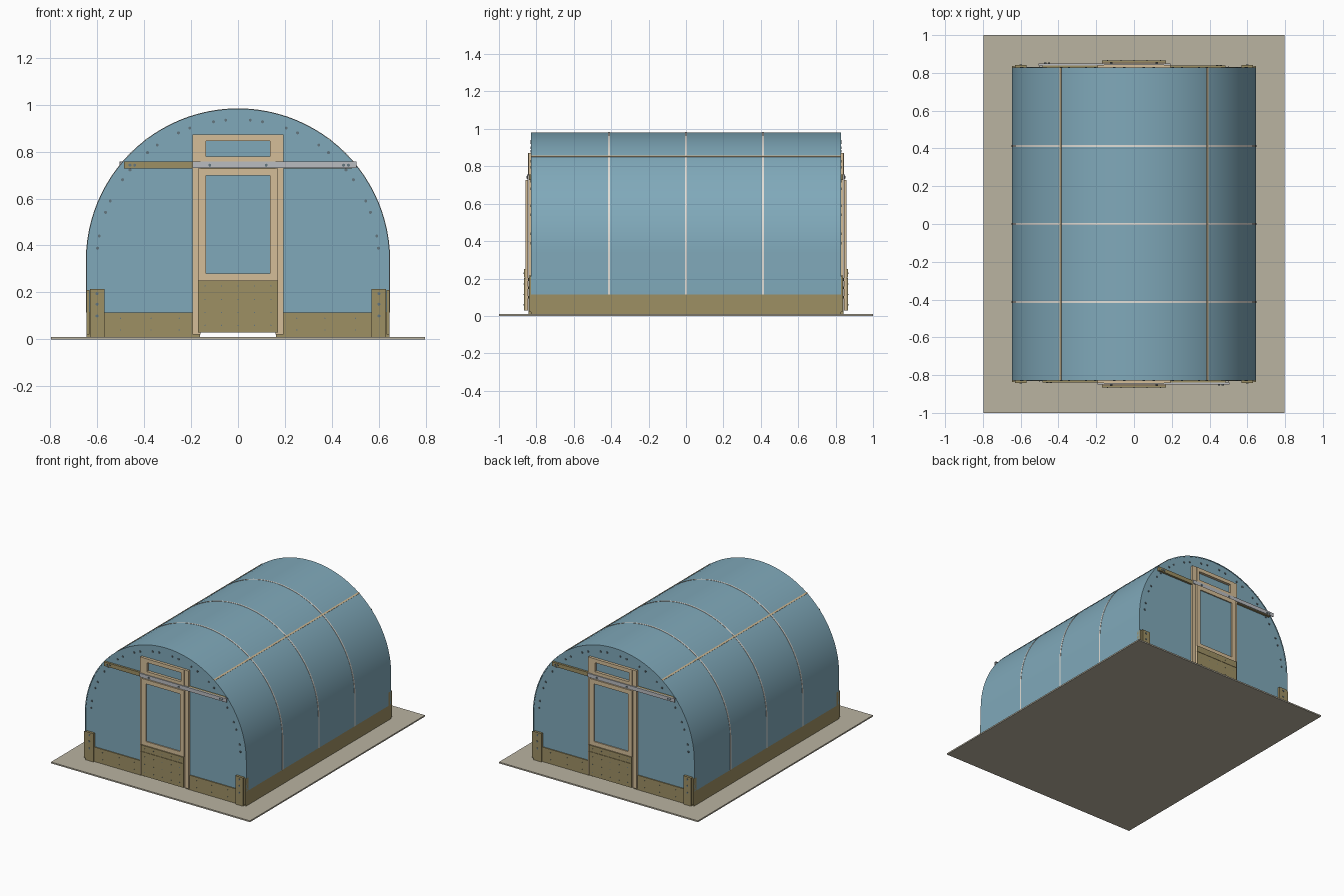
import bpy, bmesh, math
from mathutils import Matrix, Vector

if "Cube" in bpy.data.objects:
    bpy.data.objects.remove(bpy.data.objects["Cube"])


def material(name, r, g, b):
    m = bpy.data.materials.new(name)
    lin = [((c / 255 + 0.055) / 1.055) ** 2.4 for c in (r, g, b)]
    m.diffuse_color = (*lin, 1)
    m.use_nodes = True
    m.node_tree.nodes["Principled BSDF"].inputs["Base Color"].default_value = m.diffuse_color
    return m


FILM = material("blue film", 128, 169, 186)
BOARD = material("treated board", 158, 144, 100)
WOOD = material("pale wood", 213, 190, 152)
METAL = material("galvanised metal", 186, 188, 192)
STRAP = material("white strap", 225, 222, 215)
BOLT = material("bolt steel", 100, 118, 126)
GROUND = material("gravel base", 186, 179, 161)

R, SPRING, HALF = 0.646, 0.336, 0.828      # arch radius, spring height, half length
EAVE = 0.115


def finish(bm, name, mat):
    bmesh.ops.recalc_face_normals(bm, faces=bm.faces)
    me = bpy.data.meshes.new(name)
    bm.to_mesh(me)
    bm.free()
    me.materials.append(mat)
    ob = bpy.data.objects.new(name, me)
    bpy.context.collection.objects.link(ob)
    return ob


def add_box(bm, x0, x1, y0, y1, z0, z1):
    mat = (Matrix.Translation(((x0 + x1) / 2, (y0 + y1) / 2, (z0 + z1) / 2))
           @ Matrix.Diagonal((abs(x1 - x0), abs(y1 - y0), abs(z1 - z0), 1)))
    bmesh.ops.create_cube(bm, size=1, matrix=mat)


def boxes(name, mat, *dims):
    bm = bmesh.new()
    for d in dims:
        add_box(bm, *d)
    return finish(bm, name, mat)


def arch(r, bottom, n=48):
    pts = [(r, bottom)]
    pts += [(r * math.cos(math.pi * i / n), SPRING + r * math.sin(math.pi * i / n))
            for i in range(n + 1)]
    return pts + [(-r, bottom)]


def arch_band(name, r, thick, y0, y1, mat):
    """Bent sheet following the arch, with real thickness."""
    loop = arch(r, EAVE) + arch(r - thick, EAVE)[::-1]
    half = len(loop) // 2
    bm = bmesh.new()
    a = [bm.verts.new((x, y0, z)) for x, z in loop]
    b = [bm.verts.new((x, y1, z)) for x, z in loop]
    n = len(loop)
    for i in range(n):
        j = (i + 1) % n
        bm.faces.new((a[i], a[j], b[j], b[i]))
    for ring in (a, b):
        for i in range(half - 1):
            bm.faces.new((ring[i], ring[i + 1], ring[n - 2 - i], ring[n - 1 - i]))
    ob = finish(bm, name, mat)
    bpy.context.view_layer.objects.active = ob
    ob.select_set(True)
    bpy.ops.object.shade_smooth_by_angle(angle=math.radians(35))
    ob.select_set(False)
    return ob


def bolts(name, spots, r, s):
    """Hex bolt heads facing out of an end wall; spots are (x, y, z)."""
    bm = bmesh.new()
    for x, y, z in spots:
        bmesh.ops.create_cone(bm, cap_ends=True, segments=6, radius1=r, radius2=r, depth=0.006,
                              matrix=Matrix.Translation((s * x, s * y, z))
                              @ Matrix.Rotation(math.pi / 2, 4, 'X'))
    return finish(bm, name, BOLT)


# Ground slab
boxes("ground_slab", GROUND, (-0.796, 0.796, -1, 1, 0, 0.01))

# Cover, hoop straps and lengthwise battens
arch_band("cover", R, 0.006, -HALF, HALF, FILM)
for i, y in enumerate((-0.412, 0, 0.412)):
    arch_band(f"hoop_strap_{i}", R + 0.002, 0.004, y - 0.005, y + 0.005, STRAP)
for side in (-1, 1):
    ang = math.acos(0.388 / R)
    bm = bmesh.new()
    pos = Vector((side * R * math.cos(ang), 0, SPRING + R * math.sin(ang)))
    bmesh.ops.create_cube(bm, size=1, matrix=Matrix.Translation(pos)
                          @ Matrix.Rotation(side * (math.pi / 2 - ang), 4, 'Y')
                          @ Matrix.Diagonal((0.011, 2 * HALF, 0.006, 1)))
    finish(bm, f"roof_batten_{side}", WOOD)
    # Long base boards, with the cover edge tucked over them
    boxes(f"side_board_{side}", BOARD,
          (side * 0.626, side * 0.645, -HALF, HALF, 0.01, 0.116))

# Both ends: the second is the first turned half way round
for s, end in ((1, "front"), (-1, "back")):
    def part(name, mat, *dims):
        return boxes(f"{end}_{name}", mat,
                     *[(s * x0, s * x1, -s * y0, -s * y1, z0, z1)
                       for x0, x1, y0, y1, z0, z1 in dims])

    # End wall
    bm = bmesh.new()
    wall = [bm.verts.new((x, -s * (HALF - 0.003), z)) for x, z in arch(R - 0.003, EAVE)]
    face = bm.faces.new(wall)
    ext = bmesh.ops.extrude_face_region(bm, geom=[face])
    bmesh.ops.translate(bm, vec=(0, s * 0.004, 0),
                        verts=[v for v in ext["geom"] if isinstance(v, bmesh.types.BMVert)])
    finish(bm, f"{end}_wall", FILM)

    # Base boards and corner posts
    part("base_boards", BOARD,
         (-0.575, -0.162, 0.815, 0.832, 0.01, 0.115),
         (0.162, 0.575, 0.815, 0.832, 0.01, 0.115))
    part("corner_posts", BOARD,
         (-0.63, -0.568, 0.815, 0.842, 0.01, 0.215),
         (0.568, 0.63, 0.815, 0.842, 0.01, 0.215))
    part("corner_cleats", BOARD,
         (-0.646, -0.632, 0.80, 0.836, 0.02, 0.21),
         (0.632, 0.646, 0.80, 0.836, 0.02, 0.21))

    # Door jambs and transom window
    part("door_jambs", WOOD,
         (-0.193, -0.160, 0.822, 0.842, 0.02, 0.872),
         (0.160, 0.193, 0.822, 0.842, 0.02, 0.872))
    part("transom_frame", WOOD,
         (-0.16, 0.16, 0.825, 0.845, 0.845, 0.872),
         (-0.16, 0.16, 0.825, 0.845, 0.75, 0.78),
         (-0.16, -0.137, 0.825, 0.845, 0.78, 0.845),
         (0.137, 0.16, 0.825, 0.845, 0.78, 0.845))

    # Sliding rail: board on the left, metal track over the door and right
    part("rail_board", BOARD, (-0.485, 0.485, 0.825, 0.840, 0.728, 0.757))
    part("rail_track", METAL,
         (-0.193, 0.505, 0.845, 0.851, 0.730, 0.756),
         (-0.193, 0.505, 0.838, 0.851, 0.752, 0.757))

    # Sliding door
    part("door_frame", WOOD,
         (-0.17, -0.137, 0.846, 0.858, 0.03, 0.728),
         (0.137, 0.17, 0.846, 0.858, 0.03, 0.728),
         (-0.137, 0.137, 0.846, 0.858, 0.697, 0.728),
         (-0.137, 0.137, 0.846, 0.858, 0.25, 0.28))
    part("door_film", FILM, (-0.137, 0.137, 0.847, 0.850, 0.28, 0.697))
    part("door_lower_boards", BOARD,
         (-0.17, 0.17, 0.850, 0.866, 0.03, 0.203),
         (-0.17, 0.17, 0.850, 0.866, 0.205, 0.25))

    # Bolt heads round the arch, on the boards and on the rail
    spots = []
    for k in range(6):
        for a in (5 + 15 * k, 10 + 15 * k):
            t = math.radians(a)
            for sx in (-1, 1):
                spots.append((sx * 0.6 * math.cos(t), -HALF, SPRING + 0.6 * math.sin(t)))
    spots += [(x, -0.851, 0.742) for x in (-0.12, 0.12, 0.45, 0.47)]
    spots += [(x, -0.840, 0.742) for x in (-0.46, -0.44)]
    spots += [(sx * 0.6, -0.842, z) for sx in (-1, 1) for z in (0.1, 0.15, 0.195)]
    bolts(f"{end}_bolts", spots, 0.007, s)
    screws = [(-0.14 + 0.07 * i, -0.865, z) for i in range(5)
              for z in (0.06, 0.115, 0.17, 0.228)]
    screws += [(sx * x, -0.831, z) for sx in (-1, 1)
               for x in (0.25, 0.37, 0.5) for z in (0.04, 0.09)]
    bolts(f"{end}_screws", screws, 0.003, s)
